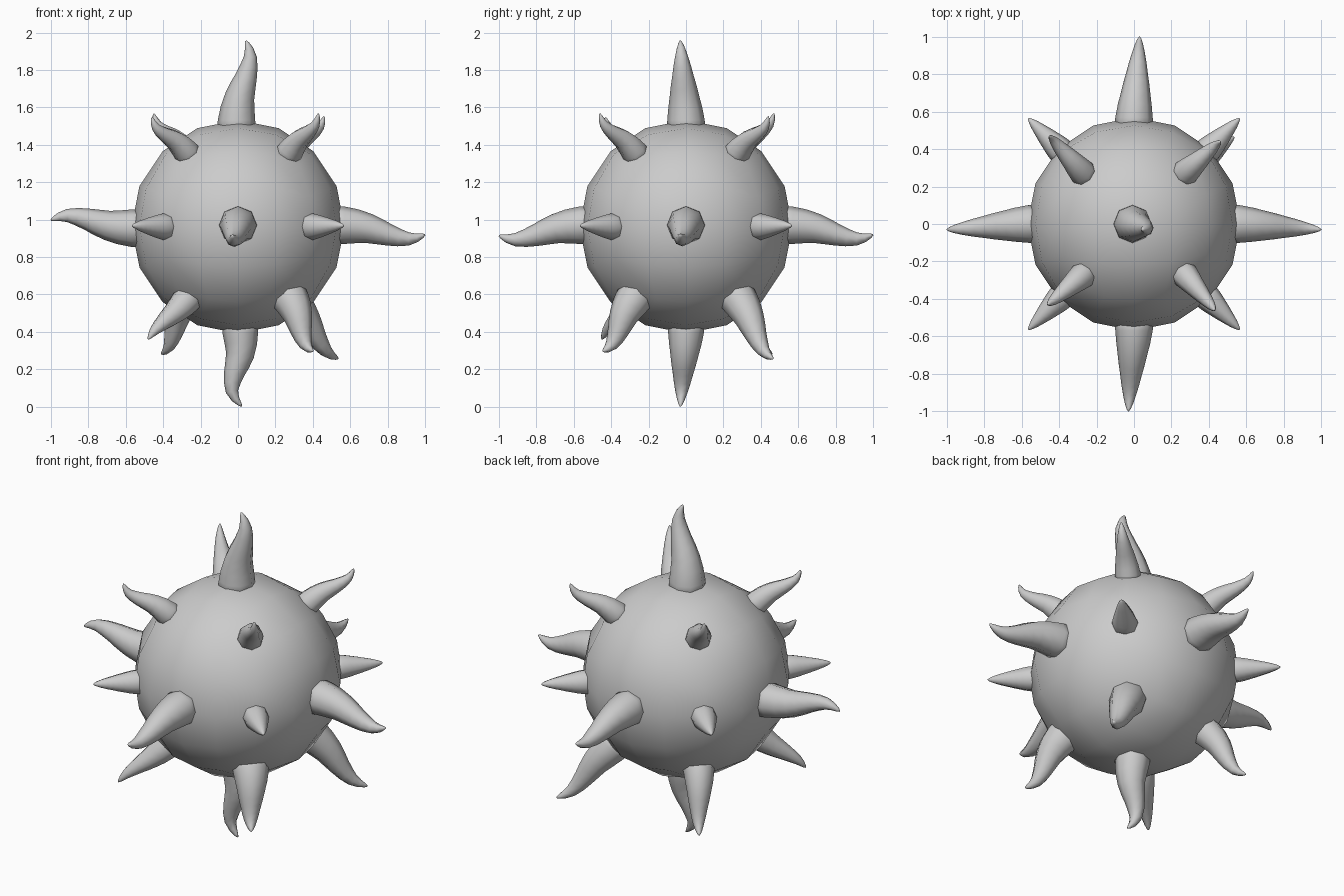
import bpy, bmesh, math
from mathutils import Vector

if "Cube" in bpy.data.objects:
    bpy.data.objects.remove(bpy.data.objects["Cube"])

CENTRE = Vector((0, 0, 0.962))
R = 0.57
SIDES = 8

# spike profile: position along the spike, radius, sideways bulge off the chord
PROFILE = [(-0.2, 0.105, -0.008), (0.0, 0.1, -0.008), (0.15, 0.091, -0.008),
           (0.3, 0.079, -0.003), (0.43, 0.069, 0.009), (0.55, 0.058, 0.021),
           (0.68, 0.047, 0.030), (0.8, 0.035, 0.032), (0.9, 0.023, 0.021),
           (0.97, 0.012, 0.007), (1.0, 0.004, 0.0)]


def finish(name, bm):
    bmesh.ops.recalc_face_normals(bm, faces=bm.faces)
    for f in bm.faces:
        f.smooth = True
    mesh = bpy.data.meshes.new(name)
    bm.to_mesh(mesh)
    bm.free()
    obj = bpy.data.objects.new(name, mesh)
    obj.location = CENTRE
    bpy.context.collection.objects.link(obj)
    return obj


def spike(name, direction, bend, tip, thick=1.0, curl=1.0):
    """Curved tapered horn from the ball surface to tip (relative to the centre)."""
    d = Vector(direction).normalized()
    b = Vector(bend)
    b = (b - d * b.dot(d)).normalized()
    base, tip = d * R, Vector(tip)
    pts = [base.lerp(tip, t) + b * (s * curl) if t > 0 else
           base + d * (t * 0.4) + b * (s * curl) for t, _, s in PROFILE]
    bm = bmesh.new()
    rings = []
    for i, p in enumerate(pts):
        tangent = (pts[min(i + 1, len(pts) - 1)] - pts[max(i - 1, 0)]).normalized()
        if i < 2:
            tangent = d
        u = (b - tangent * b.dot(tangent)).normalized()
        v = tangent.cross(u)
        r = PROFILE[i][1] * thick
        rings.append([bm.verts.new(p + r * (math.cos(a) * u + math.sin(a) * v))
                      for a in (2 * math.pi * k / SIDES for k in range(SIDES))])
    for lo, hi in zip(rings, rings[1:]):
        for k in range(SIDES):
            n = (k + 1) % SIDES
            bm.faces.new((lo[k], lo[n], hi[n], hi[k]))
    bm.faces.new(rings[0])
    bm.faces.new(rings[-1])
    finish(name, bm)


# ball: evenly subdivided cube pushed out to a sphere
bm = bmesh.new()
bmesh.ops.create_cube(bm, size=2)
bmesh.ops.subdivide_edges(bm, edges=bm.edges[:], cuts=3, use_grid_fill=True)
for v in bm.verts:
    v.co = Vector([math.tan(c * math.pi / 4) for c in v.co]).normalized() * R
finish("ball", bm)

# large spikes on the six axes
spike("right_spike", (1, 0, 0), (0, 0, -1), (1.0, -0.03, -0.042))
spike("left_spike", (-1, 0, 0), (0, 0, 1), (-1.0, -0.03, 0.035))
spike("top_spike", (0, 0, 1), (1, 0, 0), (0.042, -0.03, 0.994))
spike("bottom_spike", (0, 0, -1), (-1, 0, 0), (0.02, -0.03, -0.96), 0.95, 1.5)
spike("front_spike", (0, -1, 0), (0, 0, -1), (-0.03, -1.0, -0.047))
spike("back_spike", (0, 1, 0), (0, 0, -1), (0.03, 1.0, -0.042))

# small straight spikes around the middle
for sx in (-1, 1):
    for sy in (-1, 1):
        spike("middle_spike", (sx, sy, 0), (0, 0, -1),
              (sx * 0.565, sy * 0.565, 0.006), 0.7, 0.0)

# small curled spikes on the upper half
for x, y, z in ((-0.45, 0.47, 0.605), (0.46, 0.44, 0.59),
                (0.43, -0.46, 0.605), (-0.46, -0.43, 0.585)):
    spike("upper_spike", (math.copysign(1, x), math.copysign(1, y), 2 ** 0.5),
          (0, 0, -1), (x, y, z), 0.7, 0.8)

# spikes of mixed size on the lower half
for x, y, z, thick in ((0.535, 0.465, -0.705, 1.0), (0.40, -0.445, -0.665, 0.98),
                       (-0.48, -0.45, -0.602, 0.78), (-0.41, 0.46, -0.68, 0.85)):
    up = 1 if z > -0.62 else -1
    spike("lower_spike", (math.copysign(1, x), math.copysign(1, y), -2 ** 0.5),
          (0, 0, up), (x, y, z), thick, 0.9 if up < 0 else 0.3)
